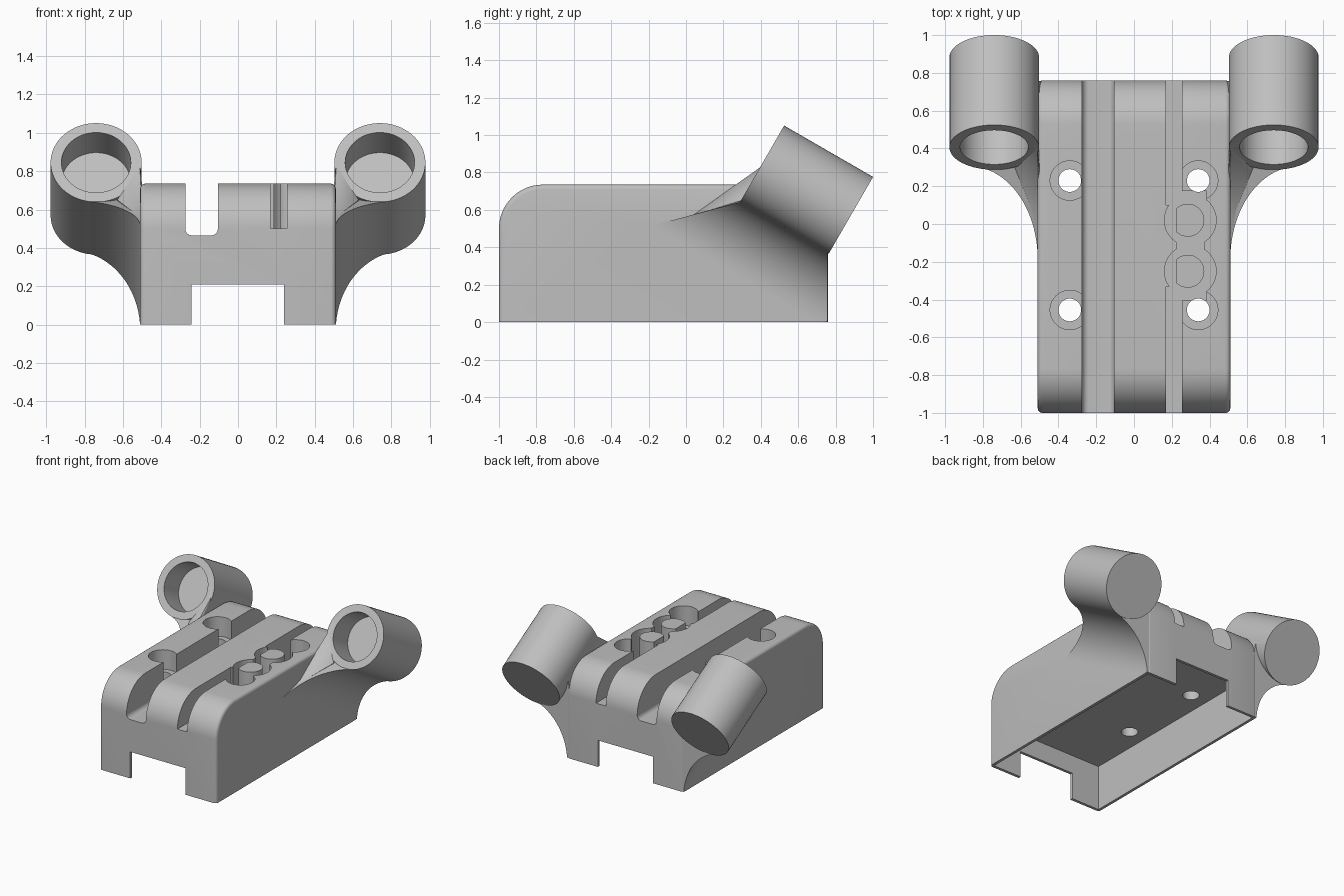
import bpy, bmesh, math
from mathutils import Vector, Matrix

old = bpy.data.objects.get("Cube")
if old:
    bpy.data.objects.remove(old, do_unlink=True)

grey = bpy.data.materials.new("light_grey")
grey.use_nodes = True
GREY = (0.52, 0.52, 0.52, 1)
grey.diffuse_color = GREY
grey.node_tree.nodes["Principled BSDF"].inputs["Base Color"].default_value = GREY

AXIS = Vector((0, math.cos(math.pi / 6), -0.5))   # tube axis, back and down
UP = Vector((0, 0.5, math.cos(math.pi / 6)))      # across the tube
TOP, BACK = 0.735, 0.757
TUBE_X, TUBE_R, TUBE_LEN = 0.74, 0.2375, 0.549


def finish(name, bm):
    bmesh.ops.recalc_face_normals(bm, faces=bm.faces[:])
    mesh = bpy.data.meshes.new(name)
    bm.to_mesh(mesh)
    bm.free()
    mesh.materials.append(grey)
    ob = bpy.data.objects.new(name, mesh)
    bpy.context.collection.objects.link(ob)
    return ob


def box_bm(x0, x1, y0, y1, z0, z1):
    bm = bmesh.new()
    bmesh.ops.create_cube(bm, size=1)
    size = Vector((x1 - x0, y1 - y0, z1 - z0))
    mid = Vector((x0 + x1, y0 + y1, z0 + z1)) / 2
    for v in bm.verts:
        v.co = Vector(a * b for a, b in zip(v.co, size)) + mid
    return bm


def box(name, *bounds):
    return finish(name, box_bm(*bounds))


def round_edges(bm, test, radius, segments):
    edges = [e for e in bm.edges if test(e)]
    bmesh.ops.bevel(bm, geom=edges, offset=radius, segments=segments,
                    profile=0.5, affect='EDGES')


def cylinder_bm(radius, start, end):
    bm = bmesh.new()
    d = end - start
    turn = d.to_track_quat('Z', 'Y').to_matrix().to_4x4()
    bmesh.ops.create_cone(bm, cap_ends=True, segments=64, radius1=radius,
                          radius2=radius, depth=d.length,
                          matrix=Matrix.Translation((start + end) / 2) @ turn)
    return bm


def upright(name, x, y, r, z0, z1):
    return finish(name, cylinder_bm(r, Vector((x, y, z0)), Vector((x, y, z1))))


def tube_point(side, s, x=TUBE_X, v=0):
    p = Vector((0, 0.406, 0.845)) + AXIS * s + UP * v
    p.x = side * x
    return p


def slice_off(bm, point, normal):
    geom = bm.verts[:] + bm.edges[:] + bm.faces[:]
    cut = bmesh.ops.bisect_plane(bm, geom=geom, plane_co=point,
                                 plane_no=normal, clear_outer=True)
    edges = [g for g in cut["geom_cut"] if isinstance(g, bmesh.types.BMEdge)]
    bmesh.ops.edgeloop_fill(bm, edges=edges)


def combine(target, tool, operation):
    mod = target.modifiers.new("combine", 'BOOLEAN')
    mod.operation, mod.solver, mod.object = operation, 'EXACT', tool
    bpy.context.view_layer.objects.active = target
    bpy.ops.object.modifier_apply(modifier=mod.name)
    bpy.data.objects.remove(tool, do_unlink=True)


def cut(tool):
    combine(body, tool, 'DIFFERENCE')


def web(side):
    # Concave gusset under the tube, swept along the tube axis
    r = 0.36
    cx, cv = 0.51 + r, -0.583
    top = math.atan2(-cv, TUBE_X - cx)
    profile = [(0.485, -0.12), (0.509, 0.02), (TUBE_X, 0)]
    for i in range(25):
        a = top + (math.pi - top) * i / 24
        profile.append((cx + r * math.cos(a), cv + r * math.sin(a)))
    profile.append((0.485, cv))
    bm = bmesh.new()
    face = bm.faces.new([bm.verts.new(tube_point(side, -0.7, x, v))
                         for x, v in profile])
    swept = bmesh.ops.extrude_face_region(bm, geom=[face])
    moved = [g for g in swept["geom"] if isinstance(g, bmesh.types.BMVert)]
    bmesh.ops.translate(bm, verts=moved, vec=AXIS * 1.9)
    if not face.is_valid or len(bm.faces) < len(profile) + 2:
        bmesh.ops.holes_fill(bm, edges=bm.edges[:])
    slice_off(bm, (0, BACK, 0), (0, 1, 0))
    slice_off(bm, (0, 0.29, 0.642), (0, -0.26, 0.966))
    slice_off(bm, (0, 0, 0.002), (0, 0, -1))
    return finish("web", bm)


def front_blend(side):
    # Sloping wedge between body side, web and open tube end
    corners = [(0.5, 0.28, 0.73), (0.5, 0.04, 0.575), (0.5, 0.5, 0.6),
               (0.512, 0.4, 0.83), (0.512, 0.5, 0.72), (0.53, 0.05, 0.575),
               (0.63, 0.295, 0.65), (0.63, 0.4, 0.62)]
    bm = bmesh.new()
    for x, y, z in corners:
        bm.verts.new((side * x, y, z))
    bmesh.ops.convex_hull(bm, input=bm.verts[:])
    return finish("front_blend", bm)


# Body block with large end rounds and small side rounds
bm = box_bm(-0.51, 0.51, -1, 0.76, 0, TOP)
round_edges(bm, lambda e: all(v.co.z > 0.7 for v in e.verts)
            and abs(e.verts[0].co.y - e.verts[1].co.y) < 0.01, 0.235, 16)
round_edges(bm, lambda e: e.calc_face_angle(0) > 0.7
            and any(v.co.z > 0.01 for v in e.verts), 0.025, 4)
body = finish("body", bm)

# Side tubes and their webs
for side in (-1, 1):
    combine(body, web(side), 'UNION')
    combine(body, finish("tube", cylinder_bm(
        TUBE_R, tube_point(side, 0), tube_point(side, TUBE_LEN))), 'UNION')
    combine(body, front_blend(side), 'UNION')
for side in (-1, 1):
    cut(finish("bore", cylinder_bm(
        0.181, tube_point(side, -0.1), tube_point(side, 0.21))))

# Wide groove with rounded floor corners
bm = box_bm(-0.275, -0.105, -1.2, 1.2, 0.465, 1)
round_edges(bm, lambda e: all(v.co.z < 0.5 for v in e.verts)
            and abs(e.verts[0].co.y - e.verts[1].co.y) > 1, 0.035, 6)
cut(finish("wide_groove", bm))

# Narrow groove, interrupted by round chambers with a neck between
POSTS = (0.02, -0.25)
cut(box("narrow_groove", 0.17, 0.255, POSTS[0] + 0.08, 1.2, 0.5, 1))
cut(box("narrow_groove", 0.17, 0.255, -1.2, POSTS[1] - 0.08, 0.5, 1))
for y in POSTS:
    cut(upright("chamber", 0.298, y, 0.137, 0.5, 1))
cut(box("neck", 0.225, 0.37, -0.18, -0.05, 0.5, 1))
for y in (0.14, -0.37):
    cut(box("link", 0.24, 0.385, y - 0.035, y + 0.035, 0.5, 1))

# Screw pockets and through holes
for x in (-0.34, 0.34):
    for y in (0.23, -0.455):
        cut(upright("pocket", x, y, 0.104, 0.58, 1))
        cut(upright("screw_hole", x, y, 0.06, -0.1, 0.9))

# Hollow underside and the end notches
cut(box("hollow", -0.488, 0.488, -0.978, 0.738, -0.1, 0.355))
cut(box("end_notch", -0.243, 0.24, -1.2, 1.2, -0.1, 0.21))

# Posts with a flat left face inside the chambers
posts = []
for y in POSTS:
    bm = cylinder_bm(0.087, Vector((0.285, y, 0.48)), Vector((0.285, y, TOP)))
    slice_off(bm, (0.222, 0, 0), (-1, 0, 0))
    posts.append(finish("post", bm))

# Smooth the curved faces and keep the edges sharp
bpy.ops.object.select_all(action='DESELECT')
for ob in [body] + posts:
    ob.select_set(True)
bpy.context.view_layer.objects.active = body
bpy.ops.object.shade_smooth_by_angle(angle=math.radians(30))
